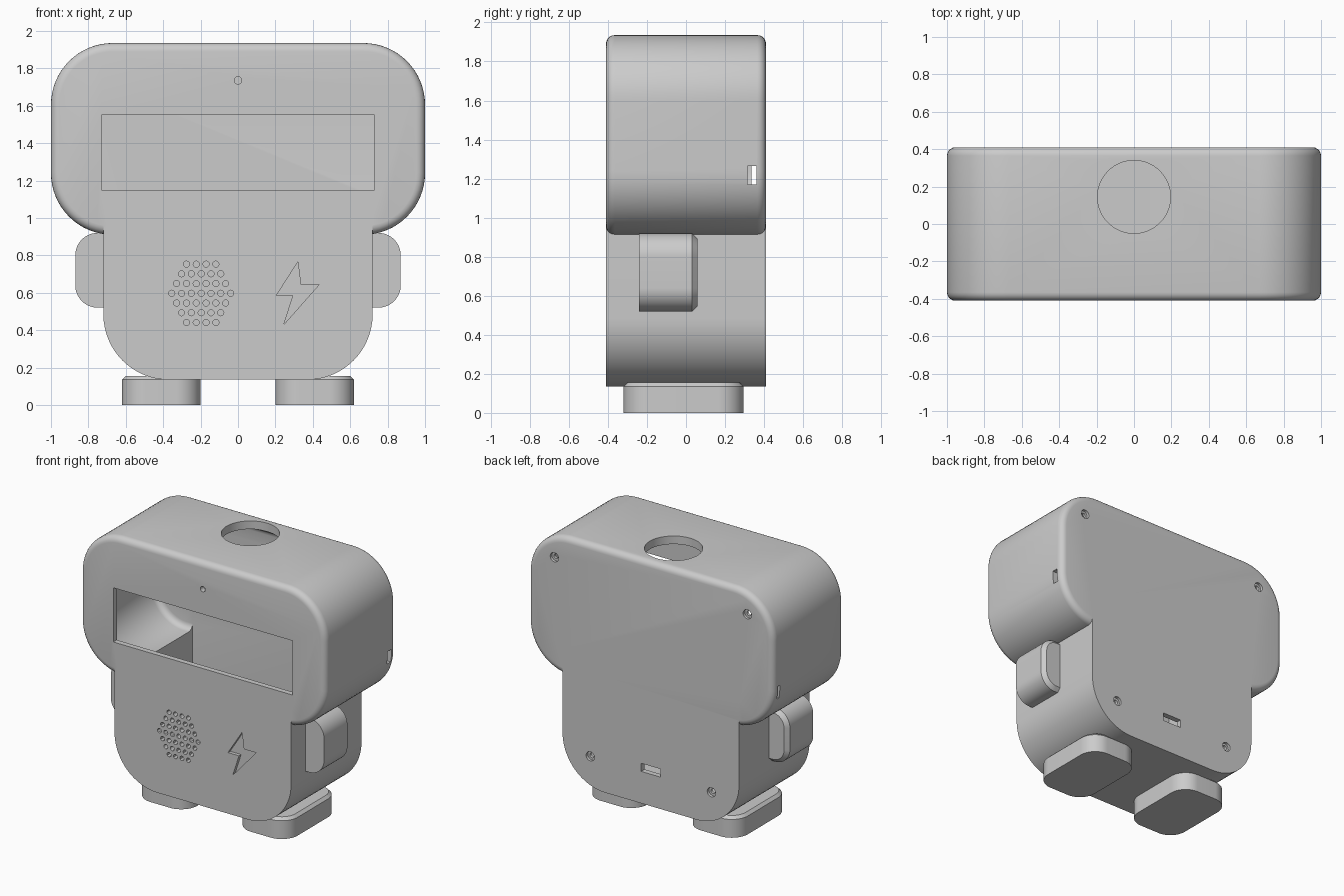
import bpy, bmesh, math
from mathutils import Vector

if "Cube" in bpy.data.objects:
    bpy.data.objects.remove(bpy.data.objects["Cube"])

grey = bpy.data.materials.new("plain grey")
grey.use_nodes = True
COLOUR = (0.6, 0.6, 0.6, 1)
grey.diffuse_color = COLOUR
grey.node_tree.nodes["Principled BSDF"].inputs["Base Color"].default_value = COLOUR


def rounded(x0, x1, y0, y1, low, high, steps=16):
    """Rectangle outline with separate radii for low and high corners."""
    pts = []
    corners = [(x1, y0, -1, 1, low), (x1, y1, -1, -1, high),
               (x0, y1, 1, -1, high), (x0, y0, 1, 1, low)]
    for i, (x, y, sx, sy, r) in enumerate(corners):
        if r == 0:
            pts.append((x, y))
            continue
        for k in range(steps + 1):
            a = math.pi / 2 * (i - 1 + k / steps)
            pts.append((x + sx * r + r * math.cos(a), y + sy * r + r * math.sin(a)))
    return pts


def circle(x, y, r, n=24):
    return [(x + r * math.cos(math.tau * k / n), y + r * math.sin(math.tau * k / n))
            for k in range(n)]


def place(axis, u, v, d):
    return Vector({"x": (d, u, v), "y": (u, d, v), "z": (u, v, d)}[axis])


def prism(bm, pts, axis, a, b, fillet_at=(), fillet=0.0, segments=1):
    """Extrude an outline along an axis, rounding the rims at the given depths."""
    rings = [[bm.verts.new(place(axis, u, v, d)) for u, v in pts] for d in (a, b)]
    faces = [bm.faces.new(ring) for ring in rings]
    n = len(pts)
    for i in range(n):
        j = (i + 1) % n
        faces.append(bm.faces.new((rings[0][i], rings[0][j], rings[1][j], rings[1][i])))
    bmesh.ops.recalc_face_normals(bm, faces=faces)
    rims = [e for cap, d in zip(faces[:2], (a, b)) if d in fillet_at for e in cap.edges]
    if rims:
        bmesh.ops.bevel(bm, geom=rims, offset=fillet, segments=segments,
                        profile=0.5, affect="EDGES")


def finish(name, bm):
    mesh = bpy.data.meshes.new(name)
    bm.to_mesh(mesh)
    bm.free()
    mesh.materials.append(grey)
    obj = bpy.data.objects.new(name, mesh)
    bpy.context.collection.objects.link(obj)
    return obj


def solid(name, *args, **kw):
    bm = bmesh.new()
    prism(bm, *args, **kw)
    return finish(name, bm)


def select(obj):
    bpy.ops.object.select_all(action="DESELECT")
    obj.select_set(True)
    bpy.context.view_layer.objects.active = obj


def combine(target, tool, operation):
    mod = target.modifiers.new(operation.lower(), "BOOLEAN")
    mod.operation, mod.object, mod.solver = operation, tool, "EXACT"
    select(target)
    bpy.ops.object.modifier_apply(modifier=mod.name)
    bpy.data.objects.remove(tool)


def smooth(obj):
    select(obj)
    bpy.ops.object.shade_smooth_by_angle(angle=math.radians(30))


# Outer casing: filleted head joined to a flush, sharp-edged body
DEPTH = 0.41
casing = solid("casing", rounded(-1, 1, 0.91, 1.935, 0.33, 0.33), "y", -DEPTH, DEPTH,
               fillet_at=(-DEPTH, DEPTH), fillet=0.045, segments=5)
combine(casing, solid("body", rounded(-0.72, 0.72, 0.135, 1.1, 0.35, 0), "y",
                      -DEPTH, DEPTH), "UNION")

# Hollow inside
INNER = 0.37
cavity = solid("cavity", rounded(-0.94, 0.94, 0.97, 1.875, 0.27, 0.27), "y", -INNER, INNER,
               fillet_at=(-INNER, INNER), fillet=0.045, segments=4)
combine(cavity, solid("body_cavity", rounded(-0.63, 0.63, 0.21, 1.15, 0.26, 0), "y",
                      -INNER, INNER), "UNION")
combine(casing, cavity, "DIFFERENCE")

# Openings: window, sensor hole, top hole, side slots, rear port
cuts = bmesh.new()
prism(cuts, rounded(-0.73, 0.73, 1.15, 1.55, 0, 0), "y", -0.5, -0.33)
prism(cuts, circle(0, 1.735, 0.02), "y", -0.5, -0.33)
prism(cuts, circle(0, 0.145, 0.195, 64), "z", 1.8, 2.0)
prism(cuts, rounded(0.315, 0.36, 1.17, 1.265, 0, 0), "x", 0.9, 1.1)
prism(cuts, rounded(0.335, 0.36, 1.17, 1.265, 0, 0), "x", -1.1, -0.9)
prism(cuts, rounded(-0.078, 0.078, 0.37, 0.43, 0, 0), "y", 0.33, 0.5)

# Speaker grille in a hexagon pattern
PITCH = 0.0525
for row in range(-3, 4):
    count = 7 - abs(row)
    for k in range(count):
        x = -0.197 + (k - (count - 1) / 2) * PITCH
        prism(cuts, circle(x, 0.597 + row * 0.052, 0.0165, 12), "y", -0.5, -0.33)

# Engraved bolt emblem
bolt = [(0.32, 0.765), (0.205, 0.585), (0.295, 0.585),
        (0.245, 0.43), (0.435, 0.645), (0.335, 0.645)]
prism(cuts, bolt, "y", -0.5, -DEPTH + 0.025)

# Screw recesses in the back
screws = [(s * x, z) for s in (-1, 1) for x, z in ((0.787, 1.76), (0.494, 0.37))]
for x, z in screws:
    prism(cuts, circle(x, z, 0.034), "y", DEPTH - 0.02, 0.5)
combine(casing, finish("openings", cuts), "DIFFERENCE")

# Screw holes through the back
holes = bmesh.new()
for x, z in screws:
    prism(holes, circle(x, z, 0.018, 16), "y", 0.33, 0.5)
combine(casing, finish("screw_holes", holes), "DIFFERENCE")
smooth(casing)

# Arms and feet on both sides
for side, s in (("left", 1), ("right", -1)):
    arm = [(s * x, z) for x, z in rounded(0.55, 0.87, 0.52, 0.92, 0.12, 0.12)]
    arm = [(s * max(abs(x), 0.68), z) for x, z in arm if abs(x) > 0.66 or z in (0.52, 0.92)]
    unique = [p for i, p in enumerate(arm) if p != arm[i - 1]]
    smooth(solid(side + "_arm", unique, "y", -0.24, 0.06, fillet_at=(0.06,), fillet=0.028))
    lo, hi = sorted((s * 0.2, s * 0.62))
    smooth(solid(side + "_foot", rounded(lo, hi, -0.32, 0.295, 0.13, 0.13), "z", 0, 0.155,
                 fillet_at=(0.155,), fillet=0.02))
